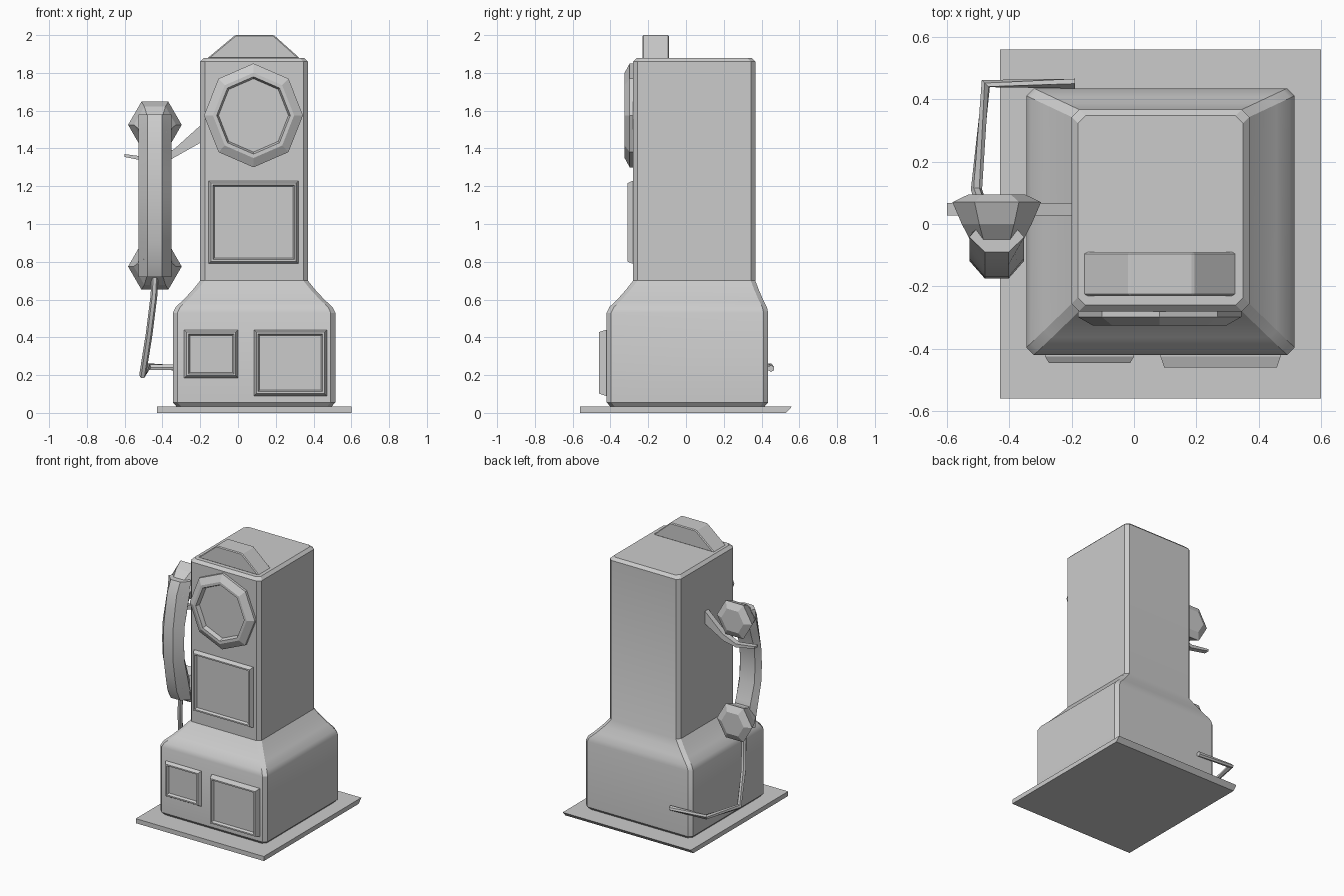
import bpy, bmesh, math
from mathutils import Vector

cube = bpy.data.objects.get("Cube")
if cube:
    bpy.data.objects.remove(cube)

grey = bpy.data.materials.new("plain_grey")
grey.use_nodes = True
COLOUR = (0.6, 0.6, 0.6, 1)
grey.diffuse_color = COLOUR
grey.node_tree.nodes["Principled BSDF"].inputs["Base Color"].default_value = COLOUR


def loft(name, rings, smooth=None, bevel=0):
    """Skin a stack of equal-length point rings and close both ends."""
    bm = bmesh.new()
    loops = [[bm.verts.new(p) for p in ring] for ring in rings]
    n = len(loops[0])
    for a, b in zip(loops, loops[1:]):
        for i in range(n):
            j = (i + 1) % n
            bm.faces.new((a[i], a[j], b[j], b[i]))
    bm.faces.new(loops[0])
    bm.faces.new(loops[-1])
    bmesh.ops.recalc_face_normals(bm, faces=bm.faces)
    if bevel:
        bmesh.ops.bevel(bm, geom=bm.edges[:], offset=bevel, segments=1, affect='EDGES')
    mesh = bpy.data.meshes.new(name)
    bm.to_mesh(mesh)
    bm.free()
    mesh.materials.append(grey)
    obj = bpy.data.objects.new(name, mesh)
    bpy.context.collection.objects.link(obj)
    if smooth:
        bpy.ops.object.select_all(action='DESELECT')
        obj.select_set(True)
        bpy.context.view_layer.objects.active = obj
        bpy.ops.object.shade_smooth_by_angle(angle=math.radians(smooth))
    return obj


def rect(x0, x1, y0, y1, z, c=0.0):
    """Horizontal rectangle, with corners cut by c."""
    if not c:
        return [(x0, y0, z), (x1, y0, z), (x1, y1, z), (x0, y1, z)]
    return [(x0 + c, y0, z), (x1 - c, y0, z), (x1, y0 + c, z), (x1, y1 - c, z),
            (x1 - c, y1, z), (x0 + c, y1, z), (x0, y1 - c, z), (x0, y0 + c, z)]


def polygon(cx, y, cz, r, n, start=0.0, rz=None):
    """Upright polygon facing the front."""
    return [(cx + r * math.cos(start + i * math.tau / n), y,
             cz + (rz or r) * math.sin(start + i * math.tau / n)) for i in range(n)]


# Floor plate, undercut at the back
loft("base_plate", [rect(-0.43, 0.60, -0.56, 0.53, 0), rect(-0.43, 0.60, -0.56, 0.56, 0.033)])

# Body: blend between the wide foot (t = 0) and the narrow column (t = 1)
FOOT, COLUMN = (-0.345, 0.515, -0.42, 0.435), (-0.20, 0.37, -0.28, 0.367)
body = []
for z, t, inset in ((0.033, 0, 0.02), (0.055, 0, 0), (0.53, 0, 0), (0.56, 0.1, 0),
                    (0.60, 0.4, 0), (0.65, 0.72, 0), (0.70, 1, 0), (1.86, 1, 0), (1.88, 1, 0.02)):
    x0, x1, y0, y1 = [a + (b - a) * t for a, b in zip(FOOT, COLUMN)]
    body.append(rect(x0 + inset, x1 - inset, y0 + inset, y1 - inset, z, 0.024))
loft("body", body, smooth=28)

# Sign block on top
sign = ((-0.165, 1.875), (0.33, 1.875), (0.19, 2.0), (-0.015, 2.0))
loft("top_sign", [[(x, y, z) for x, z in sign] for y in (-0.23, -0.09)], bevel=0.006)


# Framed recessed panels
def panel(name, x0, x1, z0, z1, wall, front):
    rings = []
    for d, y in ((0, wall + 0.01), (0, wall - 0.005), (0.012, front), (0.022, front), (0.03, front + 0.018)):
        rings.append([(x0 + d, y, z0 + d), (x1 - d, y, z0 + d), (x1 - d, y, z1 - d), (x0 + d, y, z1 - d)])
    loft(name, rings)


panel("instruction_panel", -0.155, 0.32, 0.79, 1.228, -0.28, -0.31)
panel("coin_return_panel", -0.285, 0.0, 0.185, 0.44, -0.42, -0.445)
panel("coin_box_panel", 0.085, 0.47, 0.09, 0.44, -0.42, -0.46)

# Dial ring
loft("dial", [polygon(0.082, y, 1.575, r, 8, math.pi / 2, r * 1.05) for r, y in
              ((0.262, -0.27), (0.262, -0.298), (0.215, -0.325), (0.195, -0.325), (0.185, -0.295))])

# Handset caps, opening towards the back
HX = -0.44
for name, cz, side in (("earpiece", 1.525, 1), ("mouthpiece", 0.775, -1)):
    loft(name, [polygon(HX, y, cz - side * dz, r, 6) for y, r, dz in
                ((0.095, 0.09, 0), (0.07, 0.142, 0), (0.0, 0.112, 0), (-0.10, 0.06, 0.04))])

# Handset grip, bowed towards the front
grip = []
for z, front, back in ((0.72, -0.09, -0.01), (0.80, -0.13, 0.0), (0.90, -0.15, -0.03), (1.02, -0.17, -0.07),
                       (1.15, -0.175, -0.08), (1.28, -0.17, -0.07), (1.40, -0.15, -0.03),
                       (1.50, -0.13, 0.0), (1.58, -0.09, -0.01)):
    mid = front * 0.4 + back * 0.6
    grip.append([(HX + w, y, z) for w, y in ((-0.038, front), (0.038, front), (0.088, mid),
                                             (0.06, back), (-0.06, back), (-0.088, mid))])
loft("handset_grip", grip, smooth=25)

# Cradle arm
arm = ((-0.19, 1.53), (-0.34, 1.395), (-0.45, 1.35), (-0.60, 1.37),
       (-0.60, 1.355), (-0.45, 1.325), (-0.35, 1.345), (-0.19, 1.435))
loft("cradle_arm", [[(x, y, z) for x, z in arm] for y in (0.028, 0.068)])

# Cord from the mouthpiece round to the back
path = [Vector(p) for p in ((-0.44, -0.03, 0.72), (-0.445, -0.03, 0.62), (-0.47, 0.01, 0.42),
                            (-0.505, 0.11, 0.20), (-0.475, 0.45, 0.245), (-0.19, 0.45, 0.235))]
cord = []
for i, p in enumerate(path):
    before, after = path[max(i - 1, 0)], path[min(i + 1, len(path) - 1)]
    tangent = (after - before).normalized()
    turn = Vector((0, 0, -1)).rotation_difference(tangent)
    cord.append([p + turn @ Vector((0.018 * math.cos(k * math.tau / 6), 0.018 * math.sin(k * math.tau / 6), 0))
                 for k in range(6)])
loft("cord", cord, smooth=35)
